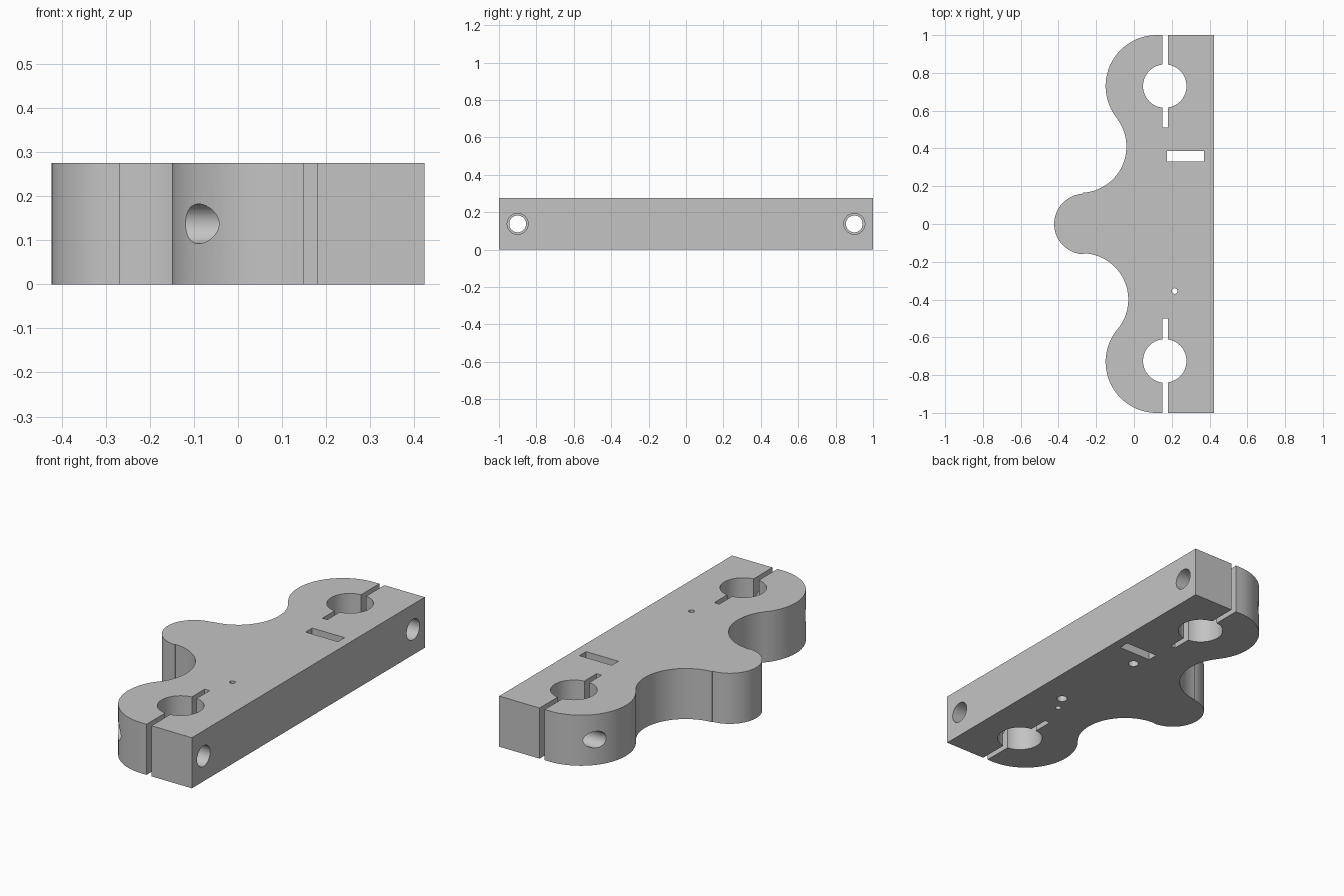
import bpy
import bmesh
import math
from mathutils import Vector, Matrix

default = bpy.data.objects.get("Cube")
if default:
    bpy.data.objects.remove(default, do_unlink=True)

HEIGHT = 0.275
SIDE = 0.423
BORE_X = 0.163

grey = bpy.data.materials.new("plain grey")
grey.use_nodes = True
colour = (0.55, 0.55, 0.55, 1)
grey.diffuse_color = colour
grey.node_tree.nodes["Principled BSDF"].inputs["Base Color"].default_value = colour


def make_object(name, bm):
    bmesh.ops.recalc_face_normals(bm, faces=bm.faces)
    mesh = bpy.data.meshes.new(name)
    bm.to_mesh(mesh)
    bm.free()
    mesh.materials.append(grey)
    obj = bpy.data.objects.new(name, mesh)
    bpy.context.collection.objects.link(obj)
    return obj


def arc(centre, radius, start, end, steps=32):
    return [centre + radius * Vector((math.cos(a), math.sin(a)))
            for a in (start + (end - start) * i / steps for i in range(steps + 1))]


def angle(a, b):
    d = b - a
    return math.atan2(d.y, d.x)


# Outline: straight back edge, two rounded ears and a nose joined by hollows
upper, lower, nose = Vector((0.12, 0.73)), Vector((0.12, -0.73)), Vector((-0.263, 0))
hollow_up, hollow_low = Vector((-0.285, 0.41)), Vector((-0.275, -0.4))
EAR, HOLLOW, NOSE = 0.27, 0.245, 0.16
turn = math.tau
outline = [Vector((SIDE, -1)), Vector((SIDE, 1))]
outline += arc(upper, EAR, math.pi / 2, angle(upper, hollow_up) % turn)
outline += arc(hollow_up, HOLLOW, angle(hollow_up, upper), angle(hollow_up, nose))[1:]
outline += arc(nose, NOSE, angle(nose, hollow_up) % turn, angle(nose, hollow_low) % turn)
outline += arc(hollow_low, HOLLOW, angle(hollow_low, nose), angle(hollow_low, lower))
outline += arc(lower, EAR, angle(lower, hollow_low) % turn, math.pi * 1.5)[1:]

bm = bmesh.new()
face = bm.faces.new([bm.verts.new((p.x, p.y, 0)) for p in outline])
top = bmesh.ops.extrude_face_region(bm, geom=[face])
bmesh.ops.translate(bm, vec=(0, 0, HEIGHT),
                    verts=[v for v in top["geom"] if isinstance(v, bmesh.types.BMVert)])
bmesh.ops.remove_doubles(bm, verts=bm.verts, dist=0.0005)
plate = make_object("clamp_plate", bm)


def cut(cutter):
    cutter.hide_render = True
    mod = plate.modifiers.new("cut", "BOOLEAN")
    mod.operation = "DIFFERENCE"
    mod.solver = "EXACT"
    mod.object = cutter
    bpy.context.view_layer.objects.active = plate
    bpy.ops.object.modifier_apply(modifier=mod.name)
    bpy.data.objects.remove(cutter, do_unlink=True)


def cut_box(x0, x1, y0, y1):
    bm = bmesh.new()
    bmesh.ops.create_cube(bm, size=1)
    bmesh.ops.scale(bm, vec=(x1 - x0, y1 - y0, 1), verts=bm.verts)
    bmesh.ops.translate(bm, vec=((x0 + x1) / 2, (y0 + y1) / 2, 0.1), verts=bm.verts)
    cut(make_object("slot_cutter", bm))


def cut_round(centre, radius, length, sideways=False, sides=48):
    bm = bmesh.new()
    turned = Matrix.Rotation(math.pi / 2, 4, "Y") if sideways else Matrix()
    bmesh.ops.create_cone(bm, cap_ends=True, segments=sides, radius1=radius,
                          radius2=radius, depth=length,
                          matrix=Matrix.Translation(centre) @ turned)
    cut(make_object("hole_cutter", bm))


# Clamp bores, their slits and the stepped cross bolt holes at both ends
for bore_y, slit_end, edge in ((0.73, 0.51, 1.1), (-0.725, -0.5, -1.1)):
    cut_round((BORE_X, bore_y, 0.1), 0.115, 1, sides=64)
    cut_box(0.15, 0.18, min(slit_end, edge), max(slit_end, edge))
    bolt_y = math.copysign(0.9, bore_y)
    cut_round((0, bolt_y, HEIGHT / 2), 0.045, 2, sideways=True)
    cut_round((0.415, bolt_y, HEIGHT / 2), 0.056, 0.5, sideways=True)

# Rectangular slot and pin hole through the plate
cut_box(0.175, 0.37, 0.33, 0.387)
cut_round((0.215, -0.355, 0.1), 0.015, 1, sides=24)

# Blind holes in the underside
for x, y in ((0.26, -0.27), (0.21, 0.245)):
    cut_round((x, y, 0), 0.027, 0.3, sides=32)

bpy.ops.object.select_all(action="DESELECT")
plate.select_set(True)
bpy.context.view_layer.objects.active = plate
bpy.ops.object.shade_smooth_by_angle(angle=math.radians(30))
